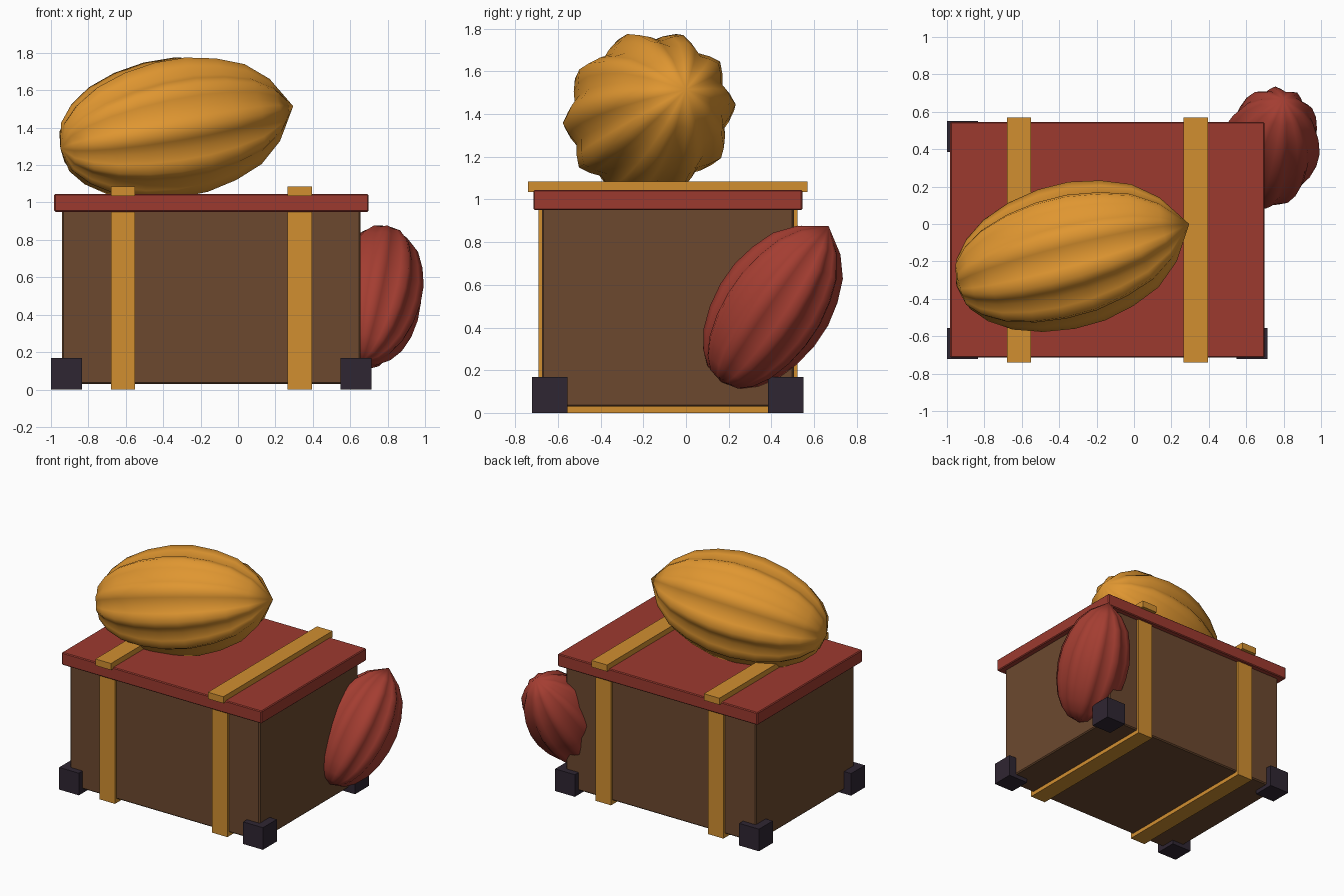
import bpy, bmesh, math
from mathutils import Vector

if "Cube" in bpy.data.objects:
    bpy.data.objects.remove(bpy.data.objects["Cube"])


def material(name, rgb):
    m = bpy.data.materials.new(name)
    m.diffuse_color = (*rgb, 1.0)
    m.use_nodes = True
    m.node_tree.nodes["Principled BSDF"].inputs["Base Color"].default_value = m.diffuse_color
    return m


BROWN = material("brown wood", (0.150, 0.066, 0.028))
RED = material("red lid paint", (0.335, 0.042, 0.028))
GOLD = material("gold strap", (0.640, 0.275, 0.030))
DARK = material("dark metal", (0.028, 0.019, 0.032))
ORANGE = material("orange pod skin", (0.740, 0.305, 0.030))
RED_POD = material("red pod skin", (0.370, 0.047, 0.031))

CX, CY = -0.1425, -0.085   # crate centre


def finish(bm, name, mat):
    bmesh.ops.recalc_face_normals(bm, faces=bm.faces)
    me = bpy.data.meshes.new(name)
    bm.to_mesh(me)
    bm.free()
    me.materials.append(mat)
    ob = bpy.data.objects.new(name, me)
    bpy.context.collection.objects.link(ob)
    return ob


def box(name, x, y, z, mat, bevel=0.0):
    """Box from (min, max) ranges on each axis."""
    bm = bmesh.new()
    bmesh.ops.create_cube(bm, size=1.0)
    for v in bm.verts:
        v.co = [r[0] + (c + 0.5) * (r[1] - r[0]) for c, r in zip(v.co, (x, y, z))]
    if bevel:
        bmesh.ops.bevel(bm, geom=bm.edges[:], offset=bevel, segments=1, affect='EDGES')
    return finish(bm, name, mat)


# Pod profile: (fraction along axis, fraction of the largest radius), blunt to pointed
PROFILE = [(0.03, 0.36), (0.09, 0.59), (0.18, 0.79), (0.30, 0.93), (0.43, 1.0), (0.56, 0.995),
           (0.69, 0.90), (0.81, 0.74), (0.91, 0.46)]


def pod(name, blunt, tip, radius, mat, ribs=10, per_rib=4, depth=0.07):
    """Ribbed pod along the axis from blunt end to tip."""
    a, b = Vector(blunt), Vector(tip)
    d = (b - a).normalized()
    side = Vector((0, 0, 1)).cross(d).normalized()
    up = d.cross(side)
    n = ribs * per_rib
    bm = bmesh.new()
    rings = []
    for t, r in PROFILE:
        ring = []
        for i in range(n):
            ang = 2 * math.pi * i / n
            rr = radius * r * (1 + depth * math.cos(ribs * ang))
            ring.append(bm.verts.new(a.lerp(b, t) + rr * (side * math.cos(ang) + up * math.sin(ang))))
        rings.append(ring)
    ends = bm.verts.new(a), bm.verts.new(b)
    for i in range(n):
        j = (i + 1) % n
        for r0, r1 in zip(rings, rings[1:]):
            bm.faces.new((r0[i], r0[j], r1[j], r1[i]))
        bm.faces.new((ends[0], rings[0][j], rings[0][i]))
        bm.faces.new((ends[1], rings[-1][i], rings[-1][j]))
    for f in bm.faces:
        f.smooth = True
    return finish(bm, name, mat)


# Crate body and lid
box("crate_body", (CX - 0.7975, CX + 0.7975), (CY - 0.59, CY + 0.59), (0.03, 0.96), BROWN, 0.008)
box("crate_lid", (CX - 0.84, CX + 0.84), (CY - 0.63, CY + 0.63), (0.95, 1.045), RED, 0.006)

# Straps: front, back, underside and raised bar over the lid
for label, x in (("left", (-0.68, -0.55)), ("right", (0.265, 0.395))):
    box(label + "_strap_band", x, (CY - 0.607, CY + 0.607), (0.0, 0.955), GOLD)
    box(label + "_strap_top", x, (CY - 0.655, CY + 0.655), (1.035, 1.085), GOLD)

# Corner feet
for xn, sx in (("left", -1), ("right", 1)):
    for yn, sy in (("front", -1), ("back", 1)):
        fx, fy = CX + sx * 0.774, CY + sy * 0.553
        box(f"{yn}_{xn}_foot", (fx - 0.083, fx + 0.083), (fy - 0.083, fy + 0.083), (0.0, 0.168), DARK)

# Pods: one on the lid, one leaning on the right side
pod("orange_pod", (-0.95, -0.33, 1.29), (0.295, 0.0, 1.515), 0.36, ORANGE)
pod("red_pod", (0.66, 0.165, 0.145), (0.80, 0.668, 0.875), 0.248, RED_POD)
